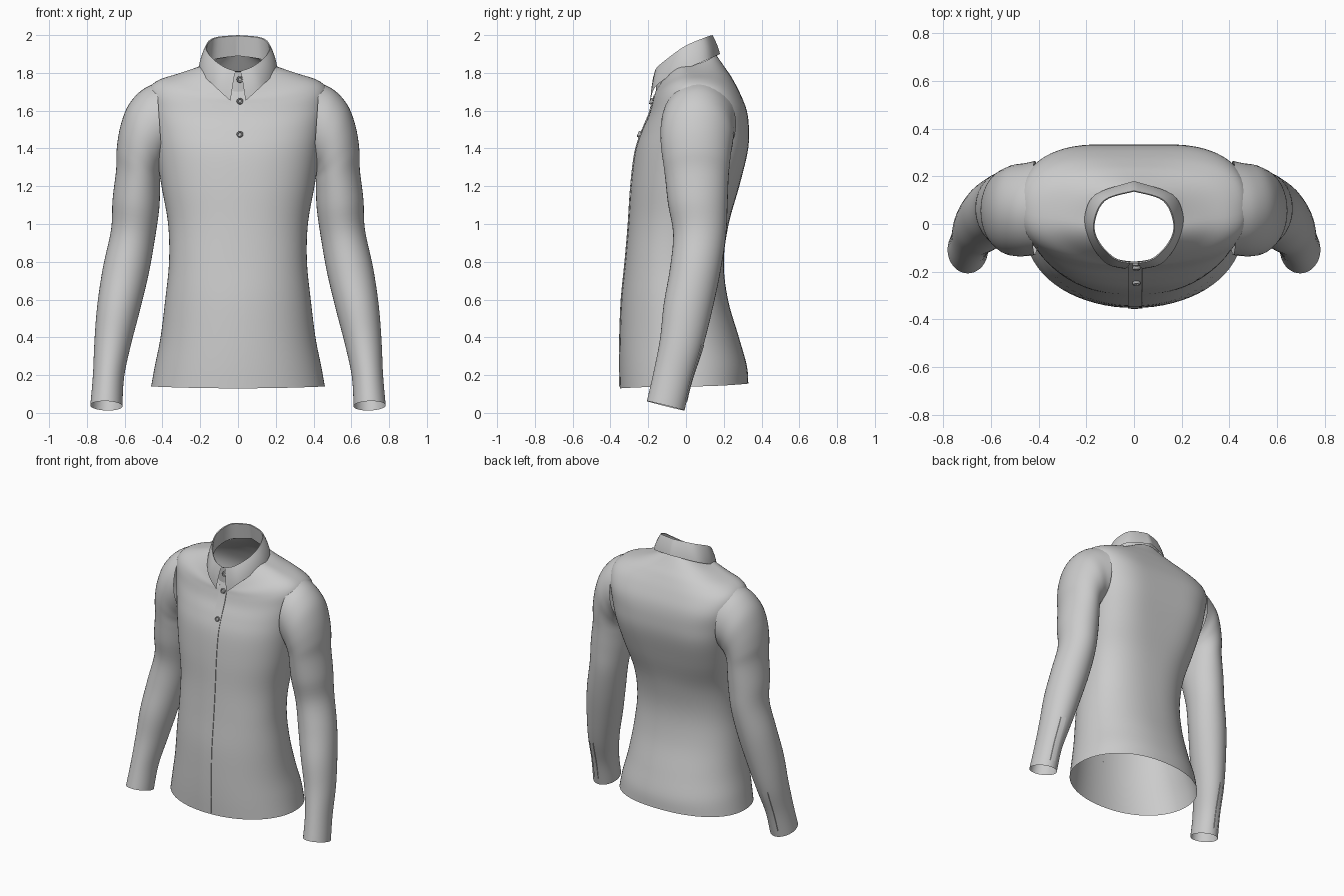
import bpy, bmesh, math
from mathutils import Vector
from mathutils.bvhtree import BVHTree

if "Cube" in bpy.data.objects:
    bpy.data.objects.remove(bpy.data.objects["Cube"], do_unlink=True)


def material(name, value):
    m = bpy.data.materials.new(name)
    m.use_nodes = True
    color = (value, value, value, 1)
    m.diffuse_color = color
    m.node_tree.nodes["Principled BSDF"].inputs["Base Color"].default_value = color
    return m


cloth = material("light grey cloth", 0.6)
button_grey = material("button grey", 0.45)


def smooth_rows(rows, steps):
    """Catmull-Rom interpolation through rows of numbers."""
    out = []
    for i in range(len(rows) - 1):
        a, b, c, d = (rows[min(max(i + k, 0), len(rows) - 1)] for k in (-1, 0, 1, 2))
        for s in range(steps):
            t = s / steps
            out.append([q + 0.5 * t * (r - p + t * (2*p - 5*q + 4*r - u + t * (3*(q - r) + u - p)))
                        for p, q, r, u in zip(a, b, c, d)])
    return out + [list(rows[-1])]


def loft(name, rings, closed=True, mat=cloth):
    """Skin a list of point rings and return the object with its search tree."""
    bm = bmesh.new()
    grid = [[bm.verts.new(p) for p in ring] for ring in rings]
    n = len(rings[0])
    for lo, hi in zip(grid, grid[1:]):
        for j in range(n if closed else n - 1):
            k = (j + 1) % n
            bm.faces.new((lo[j], lo[k], hi[k], hi[j]))
    bmesh.ops.recalc_face_normals(bm, faces=bm.faces)
    tree = BVHTree.FromBMesh(bm)
    finish(name, bm, mat)
    return tree


def finish(name, bm, mat):
    me = bpy.data.meshes.new(name)
    bm.to_mesh(me)
    bm.free()
    me.materials.append(mat)
    ob = bpy.data.objects.new(name, me)
    bpy.context.collection.objects.link(ob)
    bpy.ops.object.select_all(action="DESELECT")
    ob.select_set(True)
    bpy.context.view_layer.objects.active = ob
    bpy.ops.object.shade_smooth_by_angle(angle=math.radians(40))


def power(v, e):
    return math.copysign(abs(v) ** e, v)


# Torso: half width, front y, back y, front z, side z, back z, front and back squareness
torso_rows = [
    (.46, -.35, .33, .13, .14, .155, 2.1, 2.2),
    (.44, -.352, .322, .25, .25, .25, 2.1, 2.2),
    (.41, -.35, .28, .4, .4, .4, 2.1, 2.2),
    (.385, -.342, .222, .6, .6, .6, 2.1, 2.3),
    (.365, -.322, .2, .8, .8, .8, 2.2, 2.4),
    (.37, -.305, .228, 1, 1, 1, 2.2, 2.5),
    (.405, -.292, .29, 1.2, 1.2, 1.2, 2.3, 2.8),
    (.435, -.27, .338, 1.38, 1.38, 1.38, 2.4, 3),
    (.455, -.235, .345, 1.49, 1.5, 1.5, 2.5, 3),
    (.475, -.2, .333, 1.57, 1.62, 1.6, 2.5, 3),
    (.475, -.182, .295, 1.63, 1.71, 1.69, 2.4, 2.8),
    (.42, -.175, .25, 1.66, 1.762, 1.765, 2.3, 2.5),
    (.31, -.168, .205, 1.68, 1.798, 1.83, 2.1, 2.2),
    (.185, -.162, .16, 1.7, 1.84, 1.895, 2, 2)]


def torso_ring(row, count=72):
    w, yf, yb, zf, zs, zb, nf, nb = row
    mid, points = (yf + yb) / 2, []
    for j in range(count):
        a = math.tau * j / count
        c, s = math.cos(a), math.sin(a)
        n, z_end = (nb, zb) if s > 0 else (nf, zf)
        # a shallow hollow runs down the spine
        hollow = .012 * max(0, (nb - 2.4) / .6) * max(0, s) ** 20
        points.append((w * power(c, 2 / n),
                       mid + (yb - yf) / 2 * power(s, 2 / n) - hollow,
                       zs + (z_end - zs) * s * s))
    return points


torso = loft("torso", [torso_ring(r) for r in smooth_rows(torso_rows, 5)])

# Sleeves: outer x z, inner x z, front y, back y, forward lift
sleeve_rows = [
    (.43, 1.75, .40, 1.31, -.13, .265, 0),
    (.51, 1.708, .405, 1.29, -.135, .255, 0),
    (.58, 1.63, .41, 1.275, -.135, .25, 0),
    (.622, 1.52, .412, 1.26, -.13, .24, 0),
    (.642, 1.4, .413, 1.24, -.12, .232, 0),
    (.645, 1.29, .413, 1.19, -.11, .225, 0),
    (.664, 1.13, .417, 1.08, -.095, .22, 0),
    (.672, .97, .44, .92, -.068, .212, 0),
    (.715, .77, .472, .74, -.085, .182, .01),
    (.745, .57, .52, .54, -.118, .137, .02),
    (.76, .38, .567, .36, -.138, .09, .02),
    (.768, .2, .603, .19, -.172, .032, .02),
    (.782, .04, .612, .035, -.207, -.008, .025)]


def sleeve_ring(row, side, count=40):
    xo, zo, xi, zi, yf, yb, lift = row
    points = []
    for j in range(count):
        a = math.tau * j / count
        c, s = math.cos(a), math.sin(a)
        points.append((side * ((xo + xi) / 2 + c * (xo - xi) / 2),
                       (yf + yb) / 2 + s * (yb - yf) / 2,
                       (zo + zi) / 2 + c * (zo - zi) / 2 - lift * s))
    return points


def drape(name, tree, x_of_z, width, z0, z1, direction, rise=.004, steps=30):
    """Lay a thin cloth strip on a surface, seen along direction (+1 from the front)."""
    rows = []
    for i in range(steps + 1):
        z = z0 + (z1 - z0) * i / steps
        row = []
        for k, h in ((-.5, 0), (-.49, rise), (0, rise), (.49, rise), (.5, 0)):
            x = x_of_z(z) + k * width
            hit = tree.ray_cast(Vector((x, -direction * 2, z)), Vector((0, direction, 0)))[0]
            if hit:
                row.append((x, hit.y - direction * h, z))
        if len(row) == 5:
            rows.append(row)
    loft(name, rows, closed=False)


for side, label in ((1, "left"), (-1, "right")):
    tree = loft(label + "_sleeve", [sleeve_ring(r, side) for r in smooth_rows(sleeve_rows, 5)])
    drape(label + "_cuff_placket", tree, lambda z: side * (.71 - .07 * z), .035, .06, .36, -1)

drape("front_placket", torso, lambda z: .005, .06, .14, 1.68, 1)

# Collar: edges run from the front opening round to the back
fold_edge = [(.015, -.165, 1.81), (.08, -.148, 1.835), (.148, -.08, 1.89),
             (.17, 0, 1.945), (.125, .1, 1.987), (0, .14, 2)]
leaf_edge = [(.04, -.188, 1.652), (.12, -.163, 1.725), (.188, -.07, 1.793),
             (.207, .03, 1.835), (.16, .125, 1.875), (0, .18, 1.9)]
band_edge = [(0, -.158, 1.69), (.08, -.142, 1.71), (.15, -.075, 1.77),
             (.175, .01, 1.83), (.13, .11, 1.87), (0, .155, 1.89)]


def both_sides(edge):
    half = smooth_rows(edge, 6)
    return half + [(-x, y, z) for x, y, z in reversed(half[:-1])]


def blend(a, b, t, bulge=0):
    return [Vector(p).lerp(Vector(q), t) + Vector((p[0], p[1], 0)) * bulge * t * (1 - t)
            for p, q in zip(a, b)]


fold, leaf, band = map(both_sides, (fold_edge, leaf_edge, band_edge))
loft("collar_leaf", [blend(fold, leaf, i / 6, .12) for i in range(7)], closed=False)
band_top = [(x * .97, y * .97, z - .004) for x, y, z in fold]
loft("collar_band", [blend(band, band_top, i / 4) for i in range(5)] + [fold], closed=True)


# Buttons: rimmed discs tilted with the cloth
def button(name, z, y, tilt, radius=.017):
    bm = bmesh.new()
    profile = ((0, .003), (.45, .003), (.6, .008), (.88, .008), (1, .004), (1, -.006))
    rings = [[bm.verts.new((r * radius * math.cos(math.tau * j / 20),
                            r * radius * math.sin(math.tau * j / 20), h))
              for j in range(20)] for r, h in profile[1:]]
    bm.faces.new(rings[0])
    for a, b in zip(rings, rings[1:]):
        for j in range(20):
            k = (j + 1) % 20
            bm.faces.new((a[j], b[j], b[k], a[k]))
    bmesh.ops.recalc_face_normals(bm, faces=bm.faces)
    bmesh.ops.rotate(bm, verts=bm.verts, matrix=Vector((0, 0, 1)).rotation_difference(tilt).to_matrix())
    bmesh.ops.translate(bm, verts=bm.verts, vec=(.01, y, z))
    finish(name, bm, button_grey)


button("collar_button", 1.765, -.168, Vector((0, -1, .1)))
for name, z in (("upper_button", 1.65), ("chest_button", 1.475)):
    hit, normal = torso.ray_cast(Vector((.01, -2, z)), Vector((0, 1, 0)))[:2]
    button(name, z, hit.y - .007, normal if normal.y < 0 else -normal)
